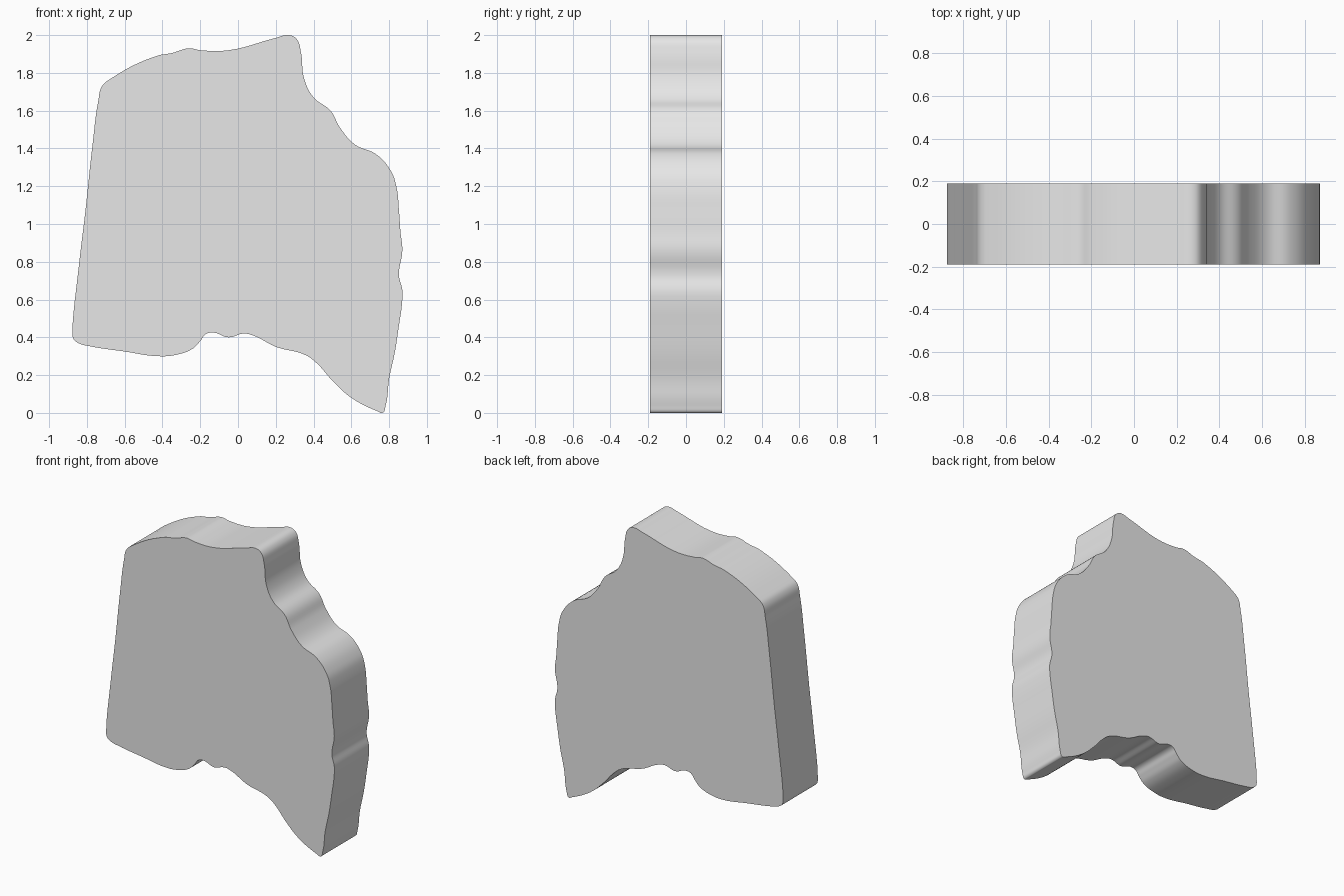
import bpy
import bmesh
import math

HALF_DEPTH = 0.19

default_cube = bpy.data.objects.get("Cube")
if default_cube:
    bpy.data.objects.remove(default_cube, do_unlink=True)


def make_material(name, colour):
    material = bpy.data.materials.new(name)
    material.use_nodes = True
    material.diffuse_color = colour
    material.node_tree.nodes["Principled BSDF"].inputs["Base Color"].default_value = colour
    return material


def smooth_outline(name, points):
    """Closed planar curve through the points, filled on both sides and extruded."""
    curve = bpy.data.curves.new(name, "CURVE")
    curve.dimensions = "2D"
    curve.fill_mode = "BOTH"
    curve.extrude = HALF_DEPTH
    curve.resolution_u = 6
    spline = curve.splines.new("BEZIER")
    spline.use_cyclic_u = True
    spline.bezier_points.add(len(points) - 1)
    for knot, (x, z) in zip(spline.bezier_points, points):
        knot.co = (x, z, 0)
        knot.handle_left_type = knot.handle_right_type = "AUTO"
    slab = bpy.data.objects.new(name, curve)
    bpy.context.collection.objects.link(slab)
    slab.rotation_euler.x = math.pi / 2
    return slab


# Outline runs along each edge in turn, seen from the front
bottom_edge = [
    (-.87, .39), (-.84, .367), (-.78, .352), (-.6, .325), (-.42, .3), (-.33, .307),
    (-.24, .34), (-.2, .38), (-.17, .417), (-.13, .425), (-.05, .4), (.03, .42),
    (.08, .41), (.2, .35), (.36, .305), (.42, .26), (.5, .17), (.6, .08), (.74, .008),
]
right_edge = [
    (.765, 0), (.782, .04), (.8, .18), (.83, .32), (.85, .45), (.87, .6), (.87, .65),
    (.852, .73), (.87, .86), (.86, .96), (.853, 1.06), (.838, 1.2), (.81, 1.28),
    (.73, 1.37), (.62, 1.42), (.54, 1.51), (.49, 1.6), (.4, 1.67), (.35, 1.77),
    (.333, 1.91), (.31, 1.98),
]
top_edge = [
    (.27, 2), (.2, 1.985), (-.05, 1.92), (-.2, 1.92), (-.26, 1.93), (-.35, 1.905),
    (-.43, 1.89), (-.68, 1.765),
]
left_edge = [(-.72, 1.73), (-.74, 1.65), (-.77, 1.42), (-.81, 1.05), (-.84, .8), (-.876, .43)]

slab = smooth_outline("slab", bottom_edge + right_edge + top_edge + left_edge)

# Turn the curve into a welded mesh
bpy.ops.object.select_all(action="DESELECT")
slab.select_set(True)
bpy.context.view_layer.objects.active = slab
bpy.ops.object.convert(target="MESH")
slab = bpy.context.object
bpy.ops.object.transform_apply(location=False, rotation=True, scale=False)

bm = bmesh.new()
bm.from_mesh(slab.data)
bmesh.ops.remove_doubles(bm, verts=bm.verts, dist=0.0005)
bmesh.ops.recalc_face_normals(bm, faces=bm.faces)
# Merge each flat face into a single polygon
bmesh.ops.dissolve_limit(bm, angle_limit=0.0005, verts=[], edges=[
    e for e in bm.edges if all(abs(f.normal.y) > 0.9 for f in e.link_faces)])
bm.to_mesh(slab.data)
bm.free()

# Smooth rim, crisp edges around the flat faces
slab.data.materials.clear()
slab.data.materials.append(make_material("light grey", (0.8, 0.8, 0.8, 1)))
bpy.ops.object.shade_smooth_by_angle(angle=math.radians(40))
